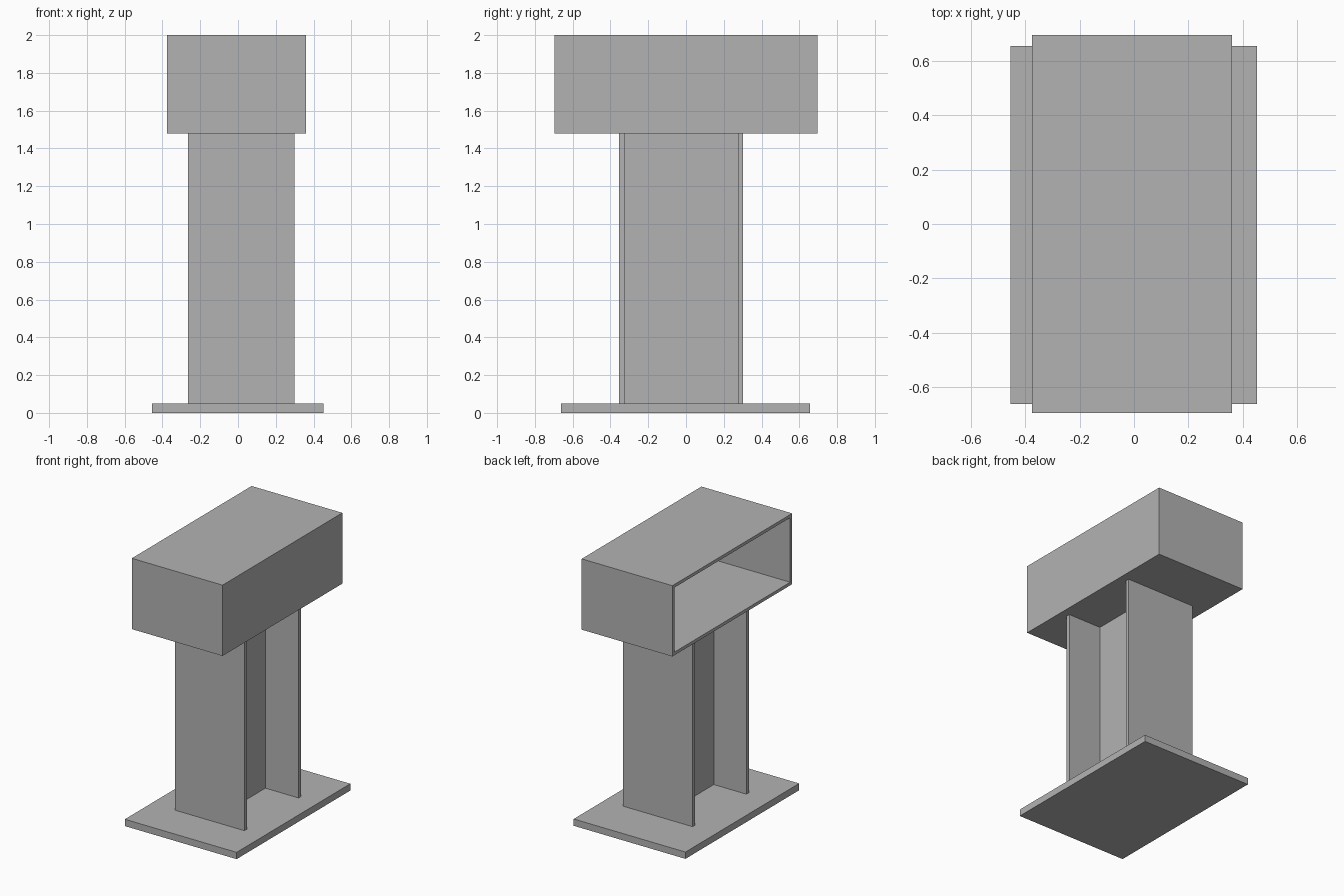
import bpy
import bmesh
from mathutils import Matrix, Vector

if "Cube" in bpy.data.objects:
    bpy.data.objects.remove(bpy.data.objects["Cube"], do_unlink=True)

# Single painted-steel colour
grey = bpy.data.materials.new("plain_grey")
grey.use_nodes = True
COLOR = (0.45, 0.45, 0.45, 1.0)
grey.diffuse_color = COLOR
for node in grey.node_tree.nodes:
    if node.type == "BSDF_PRINCIPLED":
        node.inputs["Base Color"].default_value = COLOR


def block(name, x, y, z, hollow_wall=None):
    """Box spanning the given ranges; hollow_wall opens it towards -x."""
    low, high = Vector((x[0], y[0], z[0])), Vector((x[1], y[1], z[1]))
    bm = bmesh.new()
    bmesh.ops.create_cube(
        bm, size=1,
        matrix=Matrix.Translation((low + high) / 2) @ Matrix.Diagonal((*(high - low), 1)))
    if hollow_wall:
        bm.normal_update()
        mouth = min(bm.faces, key=lambda f: f.normal.x)
        bmesh.ops.inset_region(bm, faces=[mouth], thickness=hollow_wall, use_even_offset=True)
        pushed = bmesh.ops.extrude_discrete_faces(bm, faces=[mouth])["faces"]
        depth = x[1] - x[0] - hollow_wall
        bmesh.ops.translate(bm, verts=pushed[0].verts, vec=(depth, 0, 0))
    bmesh.ops.recalc_face_normals(bm, faces=bm.faces)
    mesh = bpy.data.meshes.new(name)
    bm.to_mesh(mesh)
    bm.free()
    mesh.materials.append(grey)
    obj = bpy.data.objects.new(name, mesh)
    bpy.context.collection.objects.link(obj)
    return obj


BASE_TOP, BOX_BOTTOM = 0.05, 1.48
column = (BASE_TOP, BOX_BOTTOM)
flange_x = (-0.265, 0.30)

# Base plate
block("base_plate", (-0.455, 0.453), (-0.663, 0.656), (0, BASE_TOP))

# H-section column
block("front_flange", flange_x, (-0.354, -0.323), column)
block("back_flange", flange_x, (0.275, 0.302), column)
block("column_web", (0.0, 0.03), (-0.323, 0.275), column)

# Hollow head, open on one long side
block("head_box", (-0.376, 0.361), (-0.695, 0.695), (BOX_BOTTOM, 2.0), hollow_wall=0.023)
